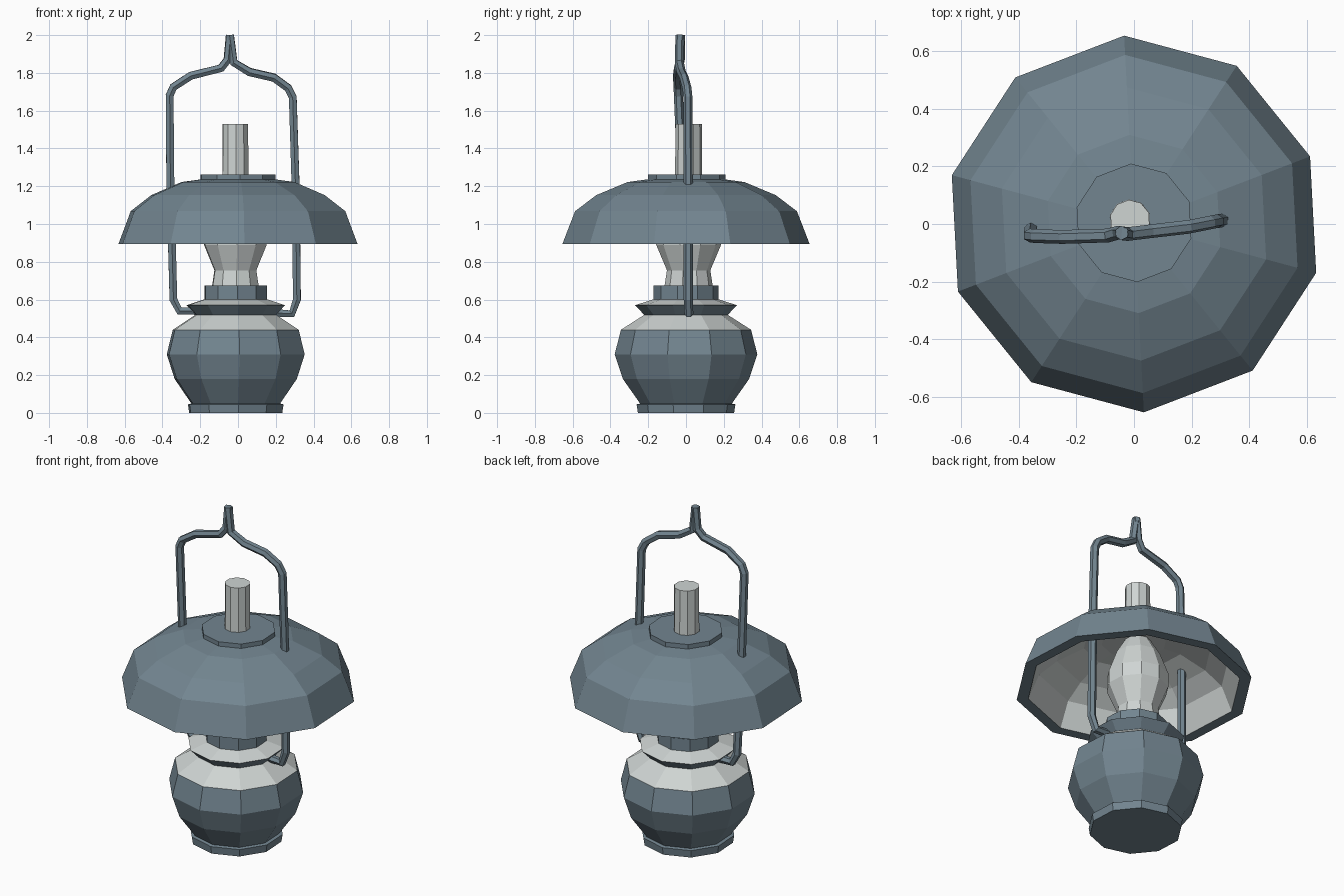
import bpy, bmesh
from math import cos, sin, radians

if "Cube" in bpy.data.objects:
    bpy.data.objects.remove(bpy.data.objects["Cube"])

SIDES = 10
PHASE = radians(21)


def material(name, rgb):
    m = bpy.data.materials.new(name)
    m.diffuse_color = (*rgb, 1)
    m.use_nodes = True
    m.node_tree.nodes["Principled BSDF"].inputs["Base Color"].default_value = m.diffuse_color
    return m


STEEL = material("blue_steel", (0.17, 0.235, 0.28))
PALE = material("pale_glass", (0.62, 0.66, 0.65))


def lathe(name, profile, centre=(0, 0), pale=()):
    """Spin (radius, z) points around z; segments listed in pale are light."""
    bm = bmesh.new()
    rings = []
    for r, z in profile:
        rings.append([bm.verts.new((centre[0] + r * cos(PHASE + radians(36) * i),
                                    centre[1] + r * sin(PHASE + radians(36) * i), z))
                      for i in range(SIDES)])
    for k in range(len(rings) - 1):
        a, b = rings[k], rings[k + 1]
        for i in range(SIDES):
            j = (i + 1) % SIDES
            f = bm.faces.new((a[i], a[j], b[j], b[i]))
            f.material_index = int(k in pale)
    first = bm.faces.new(rings[0][::-1])
    last = bm.faces.new(rings[-1])
    first.material_index = int(0 in pale)
    last.material_index = int(len(rings) - 2 in pale)
    bmesh.ops.recalc_face_normals(bm, faces=bm.faces)
    mesh = bpy.data.meshes.new(name)
    bm.to_mesh(mesh)
    bm.free()
    ob = bpy.data.objects.new(name, mesh)
    bpy.context.collection.objects.link(ob)
    mesh.materials.append(STEEL)
    mesh.materials.append(PALE)
    return ob


def rod(name, points, radius):
    """Six-sided bent wire along the points."""
    cu = bpy.data.curves.new(name, 'CURVE')
    cu.dimensions = '3D'
    cu.bevel_depth = radius
    cu.bevel_resolution = 1
    cu.use_fill_caps = True
    sp = cu.splines.new('POLY')
    sp.points.add(len(points) - 1)
    for p, co in zip(sp.points, points):
        p.co = (*co, 1)
    sp.use_smooth = False
    cu.materials.append(STEEL)
    ob = bpy.data.objects.new(name, cu)
    bpy.context.collection.objects.link(ob)


AXIS = (-0.012, 0.0)

# Fuel tank with foot and pale shoulder
lathe("foot", [(0.255, 0), (0.262, 0.045), (0.24, 0.05)], AXIS)
lathe("tank", [(0.24, 0.045), (0.335, 0.18), (0.378, 0.31),
               (0.345, 0.44), (0.22, 0.52)], AXIS, pale=(3,))

# Flared collar and burner
lathe("collar", [(0.215, 0.512), (0.27, 0.57), (0.17, 0.602)], AXIS, pale=(1,))
lathe("burner", [(0.172, 0.59), (0.172, 0.675)], AXIS)

# Glass chimney with bulb
lathe("glass_chimney", [(0.128, 0.67), (0.115, 0.755), (0.172, 0.89), (0.172, 0.97),
                        (0.125, 1.10), (0.072, 1.19), (0.07, 1.53)],
      (-0.014, 0.014), pale=range(6))

# Domed shade: steel outside, pale inside
lathe("shade", [(0.20, 1.237), (0.31, 1.222), (0.475, 1.153), (0.588, 1.068),
                (0.655, 0.895), (0.59, 0.895), (0.53, 1.04), (0.43, 1.115),
                (0.28, 1.18), (0.18, 1.19)], pale=(5, 6, 7, 8))
lathe("shade_cap", [(0.206, 1.23), (0.206, 1.263)], (0, 0.004))

# Wire handle, two halves meeting in an upright tip
rod("handle_left", [(-0.22, 0.0, 0.54), (-0.31, 0.0, 0.54), (-0.342, 0.0, 0.60),
                    (-0.358, -0.02, 1.2), (-0.362, -0.04, 1.68), (-0.342, -0.042, 1.725),
                    (-0.25, -0.045, 1.785), (-0.09, -0.04, 1.825),
                    (-0.055, -0.03, 1.87), (-0.042, -0.03, 2.0)], 0.024)
rod("handle_right", [(0.19, 0.015, 0.53), (0.285, 0.015, 0.525), (0.312, 0.012, 0.60),
                     (0.305, 0.012, 1.2), (0.29, 0.01, 1.67), (0.265, 0.005, 1.72),
                     (0.19, -0.01, 1.775), (0.06, -0.025, 1.805),
                     (-0.022, -0.035, 1.855), (-0.043, -0.032, 2.0)], 0.024)
